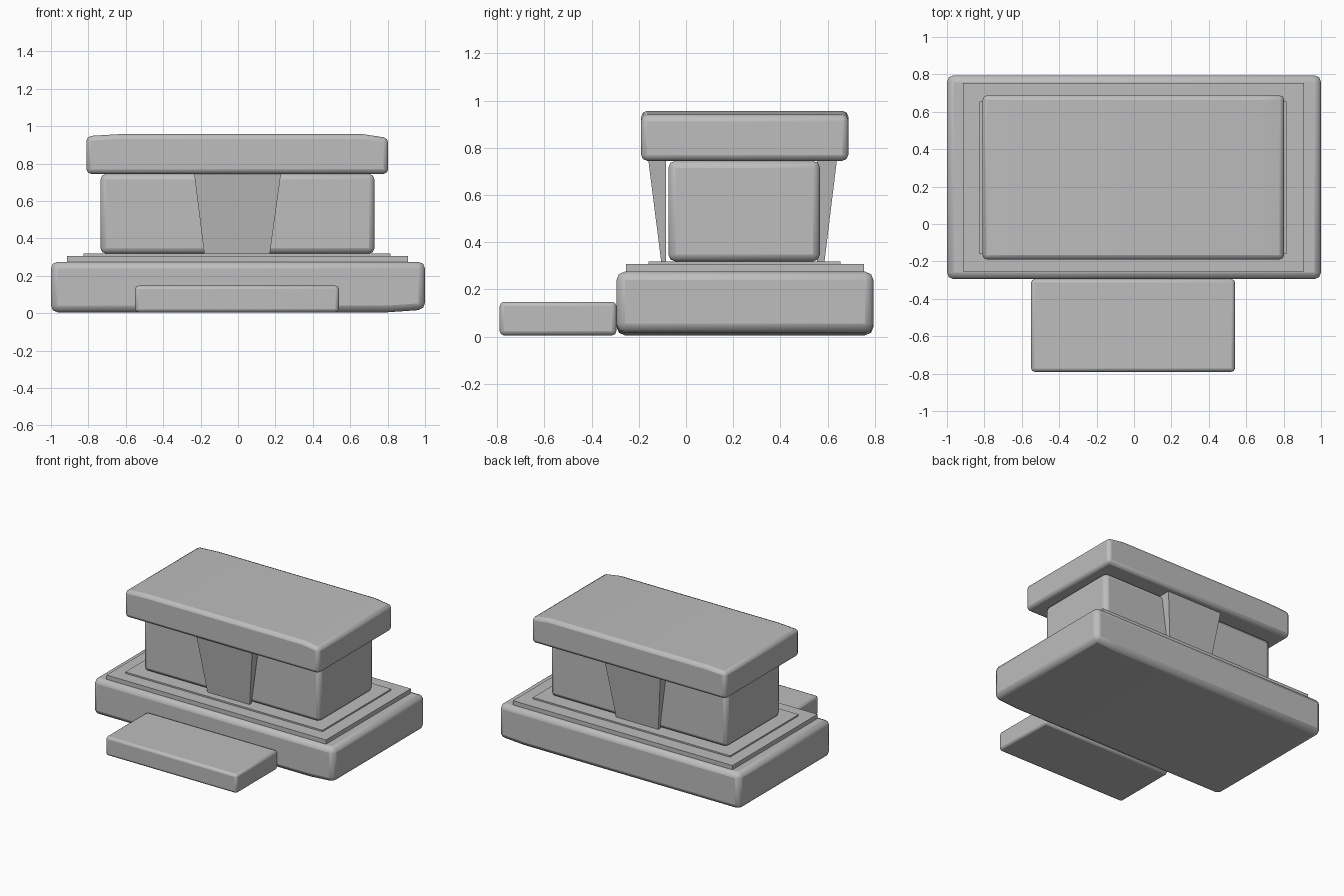
import bpy
import bmesh
from mathutils import Vector

cube = bpy.data.objects.get("Cube")
if cube:
    bpy.data.objects.remove(cube, do_unlink=True)

GREY = (0.51, 0.51, 0.51, 1)
stone = bpy.data.materials.new("grey stone")
stone.use_nodes = True
stone.diffuse_color = GREY
stone.node_tree.nodes["Principled BSDF"].inputs["Base Color"].default_value = GREY


def finish(name, bm, bevel=0):
    bmesh.ops.recalc_face_normals(bm, faces=bm.faces)
    mesh = bpy.data.meshes.new(name)
    bm.to_mesh(mesh)
    bm.free()
    mesh.materials.append(stone)
    obj = bpy.data.objects.new(name, mesh)
    bpy.context.collection.objects.link(obj)
    if bevel:
        mod = obj.modifiers.new("worn edges", "BEVEL")
        mod.width = bevel
        mod.segments = 2
        mod.limit_method = "ANGLE"
        bpy.ops.object.select_all(action="DESELECT")
        obj.select_set(True)
        bpy.context.view_layer.objects.active = obj
        bpy.ops.object.shade_smooth_by_angle()
    return obj


def block(name, x, y, z, bevel=0, chips=()):
    """Box from axis ranges; each chip (point, outward normal) trims it."""
    bm = bmesh.new()
    bmesh.ops.create_cube(bm, size=1)
    for v in bm.verts:
        v.co = Vector([a + (b - a) * (c + 0.5) for (a, b), c in zip((x, y, z), v.co)])
    for point, normal in chips:
        geom = bm.verts[:] + bm.edges[:] + bm.faces[:]
        cut = bmesh.ops.bisect_plane(bm, geom=geom, plane_co=point, plane_no=normal, clear_outer=True)
        edges = [e for e in cut["geom_cut"] if isinstance(e, bmesh.types.BMEdge)]
        bmesh.ops.contextual_create(bm, geom=edges)
    return finish(name, bm, bevel)


def keystone(name, inner, bottom, top):
    """Tapered support that widens and leans outward towards the top."""
    bm = bmesh.new()
    rings = []
    for z, left, right, outer in ((0.315, -0.18, 0.17, bottom), (0.75, -0.235, 0.23, top)):
        corners = ((left, outer), (right, outer), (right, inner), (left, inner))
        rings.append([bm.verts.new((x, y, z)) for x, y in corners])
    for ring in rings:
        bm.faces.new(ring)
    for i in range(4):
        j = (i + 1) % 4
        bm.faces.new((rings[0][i], rings[0][j], rings[1][j], rings[1][i]))
    return finish(name, bm)


# Plinth, with its underside worn up towards the left end
block("plinth", (-1, 1), (-0.295, 0.795), (0.005, 0.275), 0.036,
      [((0.8, 0, 0.005), (0.07, 0, -1))])

# Thin stepped plates
block("lower_plate", (-0.915, 0.91), (-0.255, 0.755), (0.26, 0.307))
block("upper_plate", (-0.825, 0.815), (-0.16, 0.655), (0.3, 0.318))

# Central body and its supports
block("body", (-0.735, 0.73), (-0.075, 0.568), (0.318, 0.745), 0.03)
keystone("front_support", -0.085, -0.105, -0.16)
keystone("back_support", 0.555, 0.587, 0.64)

# Table slab, with its two ends worn down
block("table_slab", (-0.81, 0.803), (-0.19, 0.688), (0.745, 0.957), 0.025,
      [((0.67, 0, 0.957), (0.15, 0, 1)), ((-0.64, 0, 0.957), (-0.06, 0, 1))])

# Front step
block("front_step", (-0.55, 0.54), (-0.79, -0.295), (0.005, 0.147), 0.018)
